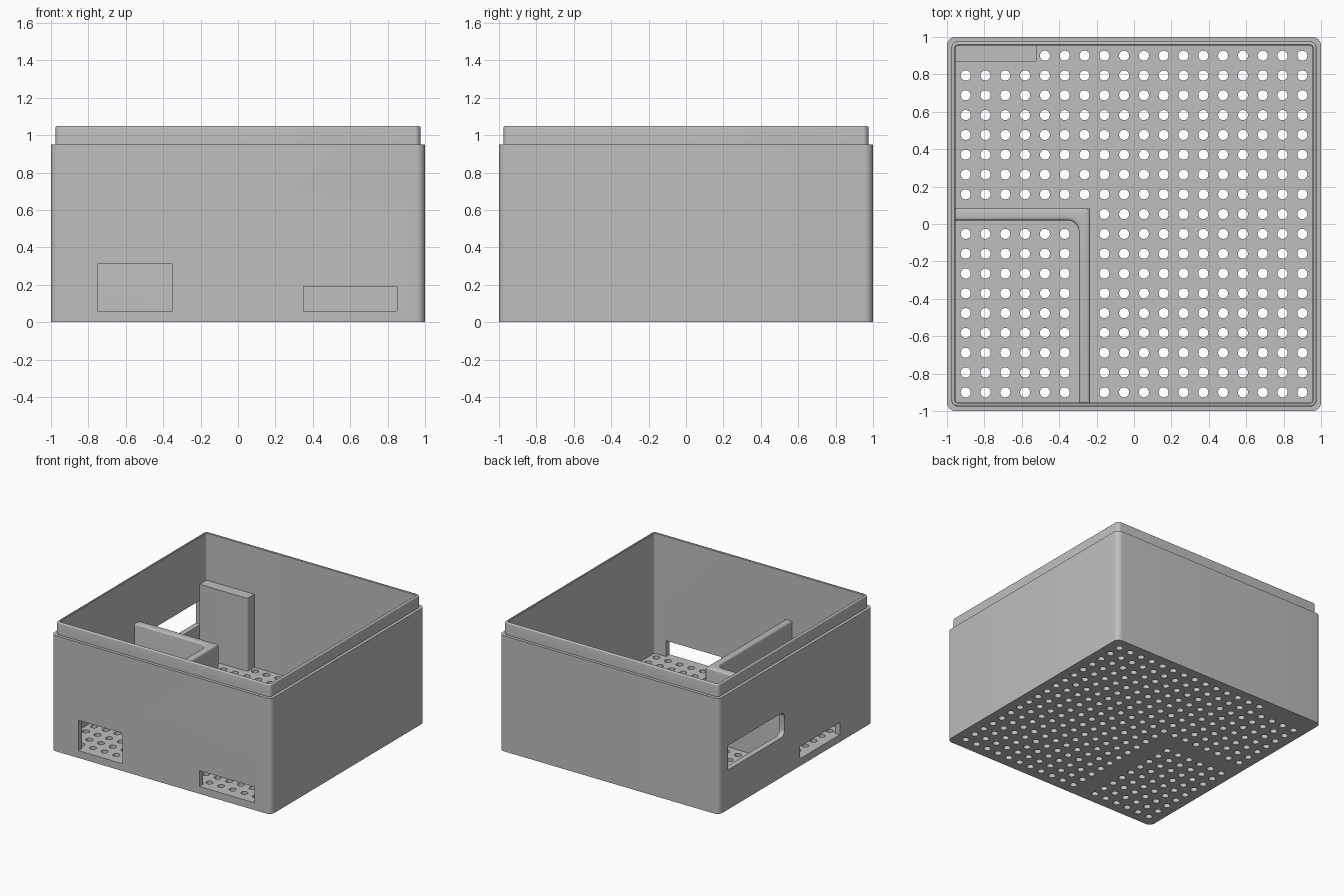
import bpy, bmesh, math
from mathutils import Vector

cube = bpy.data.objects.get("Cube")
if cube:
    bpy.data.objects.remove(cube, do_unlink=True)

grey = bpy.data.materials.new("light_grey_plastic")
grey.use_nodes = True
colour = (0.52, 0.52, 0.52, 1)
grey.diffuse_color = colour
grey.node_tree.nodes["Principled BSDF"].inputs["Base Color"].default_value = colour

FLOOR = 0.06      # floor thickness
SHOULDER = 0.95   # height of the outer wall
RIM = 1.05        # height of the lip
INNER = 0.955     # half width of the inside
DIVIDER = 0.66    # top of the dividers


def outline(corners, steps=8):
    """Polygon with rounded corners from (x, y, radius) triples."""
    pts = []
    for i, (x, y, r) in enumerate(corners):
        p = Vector((x, y))
        if r == 0:
            pts.append(p)
            continue
        a = (Vector(corners[i - 1][:2]) - p).normalized()
        b = (Vector(corners[(i + 1) % len(corners)][:2]) - p).normalized()
        centre = p + (a + b) * r
        for k in range(steps + 1):
            t = k / steps * math.pi / 2
            pts.append(centre - b * r * math.cos(t) - a * r * math.sin(t))
    return pts


def square(half, r):
    return outline([(-half, -half, r), (half, -half, r), (half, half, r), (-half, half, r)])


def finish(bm, name):
    bmesh.ops.recalc_face_normals(bm, faces=bm.faces)
    mesh = bpy.data.meshes.new(name)
    bm.to_mesh(mesh)
    bm.free()
    mesh.materials.append(grey)
    obj = bpy.data.objects.new(name, mesh)
    bpy.context.collection.objects.link(obj)
    return obj


def add_prism(bm, pts, low, high, along_x=False):
    def place(p, h):
        return (h, p.x, p.y) if along_x else (p.x, p.y, h)
    face = bm.faces.new([bm.verts.new(place(p, low)) for p in pts])
    top = bmesh.ops.extrude_face_region(bm, geom=[face])["geom"]
    move = (high - low, 0, 0) if along_x else (0, 0, high - low)
    bmesh.ops.translate(bm, verts=[v for v in top if isinstance(v, bmesh.types.BMVert)], vec=move)


def prism(name, pts, low, high, top_bevel=0):
    bm = bmesh.new()
    add_prism(bm, pts, low, high)
    if top_bevel:
        edges = [e for e in bm.edges if all(v.co.z > high - 0.001 for v in e.verts)]
        bmesh.ops.bevel(bm, geom=edges, offset=top_bevel, segments=4, profile=0.5, affect="EDGES")
    return finish(bm, name)


def cut(obj, cutter):
    """Subtract the cutter, bake the result and remove the cutter."""
    cutter.hide_render = True
    mod = obj.modifiers.new("cut", "BOOLEAN")
    mod.operation, mod.solver, mod.object = "DIFFERENCE", "EXACT", cutter
    bpy.context.view_layer.update()
    graph = bpy.context.evaluated_depsgraph_get()
    obj_mesh = bpy.data.meshes.new_from_object(obj.evaluated_get(graph))
    obj.modifiers.clear()
    obj.data = obj_mesh
    bpy.data.objects.remove(cutter, do_unlink=True)


def box(x0, x1, y0, y1, r=0):
    return outline([(x0, y0, r), (x1, y0, r), (x1, y1, r), (x0, y1, r)])


# Outer wall with stepped lip: rounded square loops skinned around the section
section = [(1, 0.045, FLOOR), (1, 0.045, SHOULDER), (0.975, 0.03, SHOULDER)]
for k in range(5):
    t = k / 4 * math.pi / 2
    inset = 0.01 * (1 - math.cos(t))
    section.append((0.975 - inset, 0.03 - inset, RIM - 0.01 + 0.01 * math.sin(t)))
section += [(INNER + 0.004, 0.02, RIM), (INNER, 0.02, RIM - 0.004), (INNER, 0.02, FLOOR)]
bm = bmesh.new()
loops = [[bm.verts.new((p.x, p.y, z)) for p in square(h, r)] for h, r, z in section]
for i, lower in enumerate(loops):
    upper = loops[(i + 1) % len(loops)]
    for j in range(len(lower)):
        n = (j + 1) % len(lower)
        bm.faces.new((lower[j], lower[n], upper[n], upper[j]))
walls = finish(bm, "outer_wall")

# Openings: two in the front, a slot and a long window in the right side
bm = bmesh.new()
add_prism(bm, box(-0.75, -0.35, -1.1, -0.9), 0.03, 0.31)
add_prism(bm, box(0.35, 0.85, -1.1, -0.9), 0.03, 0.19)
add_prism(bm, box(-0.57, -0.05, 0.03, 0.16), -1.1, -0.9, along_x=True)
window = [(0.147, 0.325, 0.05), (0.88, 0.325, 0), (0.88, 0.525, 0), (0.147, 0.525, 0.05)]
add_prism(bm, outline(window), -1.1, -0.9, along_x=True)
cut(walls, finish(bm, "opening_cutter"))

# Floor, perforated except under the dividers
floor = prism("floor", square(1, 0.045), 0, FLOOR)
bm = bmesh.new()
COUNT, FIRST = 18, -0.9
pitch = -2 * FIRST / (COUNT - 1)
for i in range(COUNT):
    for j in range(COUNT):
        under_plate = j == 17 and i < 4
        under_divider = (j == 9 and i < 7) or (i == 6 and j < 10)
        if under_plate or under_divider:
            continue
        x, y = FIRST + i * pitch, FIRST + j * pitch
        ring = [Vector((x + 0.027 * math.cos(a * math.tau / 20),
                        y + 0.027 * math.sin(a * math.tau / 20))) for a in range(20)]
        add_prism(bm, ring, -0.05, FLOOR + 0.05)
cut(floor, finish(bm, "hole_cutter"))

# L-shaped divider with a rounded inside corner
ell = [(-0.96, 0.02, 0), (-0.295, 0.02, 0.06), (-0.295, -0.96, 0),
       (-0.235, -0.96, 0), (-0.235, 0.085, 0.008), (-0.96, 0.085, 0)]
divider = prism("corner_divider", outline(ell), FLOOR, DIVIDER, top_bevel=0.015)

# Upright plate in the back corner
plate_outline = [(-0.96, 0.865, 0), (-0.52, 0.865, 0.015), (-0.52, 0.96, 0), (-0.96, 0.96, 0)]
plate = prism("back_plate", outline(plate_outline), FLOOR, DIVIDER)

# Smooth rounded corners, keep hard edges
for obj in (walls, floor, divider, plate):
    bpy.ops.object.select_all(action="DESELECT")
    obj.select_set(True)
    bpy.context.view_layer.objects.active = obj
    bpy.ops.object.shade_smooth_by_angle(angle=math.radians(30))
